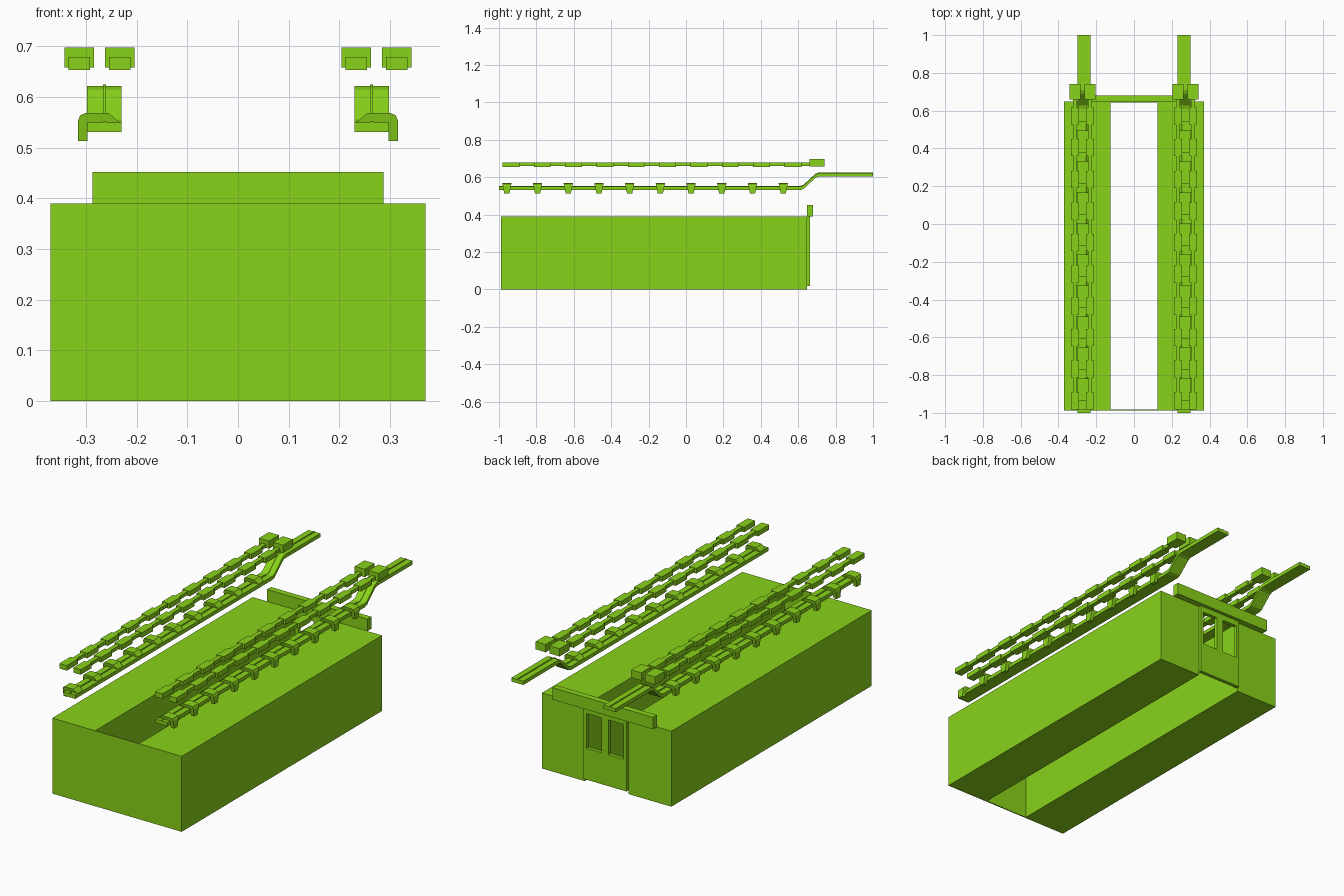
import bpy, bmesh
from mathutils import Vector

if "Cube" in bpy.data.objects:
    bpy.data.objects.remove(bpy.data.objects["Cube"])

mat = bpy.data.materials.new("lime_green")
mat.diffuse_color = (0.25, 0.65, 0.01, 1)
mat.use_nodes = True
mat.node_tree.nodes["Principled BSDF"].inputs["Base Color"].default_value = mat.diffuse_color


def add_prism(bm, pts, axis, a, b):
    """Extrude a closed 2D outline along one axis; outline uses the other two axes in order."""
    def place(p, t):
        c = list(p)
        c.insert("xyz".index(axis), t)
        return bm.verts.new(Vector(c))
    lo = [place(p, a) for p in pts]
    hi = [place(p, b) for p in pts]
    n = len(pts)
    bm.faces.new(lo)
    bm.faces.new(hi[::-1])
    for i in range(n):
        j = (i + 1) % n
        bm.faces.new((lo[i], hi[i], hi[j], lo[j]))
    return lo + hi


def add_box(bm, x, y, z):
    rect = [(x[0], y[0]), (x[1], y[0]), (x[1], y[1]), (x[0], y[1])]
    return add_prism(bm, rect, "z", z[0], z[1])


def finish(bm, name, mirror=False):
    bmesh.ops.recalc_face_normals(bm, faces=bm.faces)
    me = bpy.data.meshes.new(name)
    bm.to_mesh(me)
    bm.free()
    ob = bpy.data.objects.new(name, me)
    bpy.context.collection.objects.link(ob)
    me.materials.append(mat)
    if mirror:
        mod = ob.modifiers.new("mirror", 'MIRROR')
        mod.use_mirror_merge = False
    return ob


# Base: U-shaped plan, two solid blocks joined by a thin front panel
bm = bmesh.new()
W, S, F, B = 0.37, 0.125, -0.988, 0.648
add_prism(bm, [(-W, F), (W, F), (W, B), (S, B), (S, F + 0.006),
               (-S, F + 0.006), (-S, B), (-W, B)], "z", 0, 0.39)
finish(bm, "base_body")

# Rear double door with two window openings
bm = bmesh.new()
add_box(bm, (-0.123, 0.123), (0.643, 0.662), (0.018, 0.39))
door = finish(bm, "rear_door")
bm = bmesh.new()
for x0 in (-0.105, 0.02):
    add_box(bm, (x0, x0 + 0.085), (0.6, 0.7), (0.18, 0.36))
cutter = finish(bm, "window_cutter")
cutter.hide_render = True
cutter.hide_set(True)
cut = door.modifiers.new("windows", 'BOOLEAN')
cut.object = cutter
cut.solver = 'EXACT'

# Header beam above the door
bm = bmesh.new()
add_box(bm, (-0.287, 0.287), (0.648, 0.68), (0.39, 0.452))
finish(bm, "door_header")

# Rails: flat strip that ramps up at the rear, with a central rib
path = [(-1, 0.531), (0.61, 0.531), (0.628, 0.537), (0.692, 0.596), (0.71, 0.603), (1, 0.603)]


def strip(low, high):
    return [(y, z + low) for y, z in path] + [(y, z + high) for y, z in reversed(path)]


bm = bmesh.new()
add_prism(bm, strip(0, 0.019), "x", 0.23, 0.298)
finish(bm, "rail", True)
bm = bmesh.new()
add_prism(bm, strip(0.012, 0.022), "x", 0.2605, 0.2665)
finish(bm, "rail_rib", True)

# Hooked brackets along each rail, narrowing towards the bottom
hook = [(0.232, 0.549), (0.255, 0.568), (0.302, 0.568), (0.311, 0.564), (0.316, 0.553),
        (0.316, 0.513), (0.297, 0.513), (0.297, 0.549)]
bm = bmesh.new()
for i in range(10):
    yc = -0.958 + i * 0.1642
    for v in add_prism(bm, hook, "y", -1, 1):
        half = 0.014 + (v.co.z - 0.513) / 0.055 * 0.011
        v.co.y = yc + v.co.y * half
finish(bm, "rail_brackets", True)

# Segmented upper tracks: two per side, each with links, a narrow bar and an end block
bm_link, bm_bar, bm_end = bmesh.new(), bmesh.new(), bmesh.new()
for xc in (0.2335, 0.313):
    add_box(bm_bar, (xc - 0.011, xc + 0.011), (-0.94, 0.68), (0.659, 0.677))
    add_box(bm_end, (xc - 0.029, xc + 0.029), (0.66, 0.74), (0.658, 0.698))
    for i in range(10):
        yc = -0.936 + i * 0.1675
        add_box(bm_link, (xc - 0.021, xc + 0.021), (yc - 0.045, yc + 0.045), (0.653, 0.679))
finish(bm_link, "track_links", True)
finish(bm_bar, "track_bars", True)
finish(bm_end, "track_end_blocks", True)
